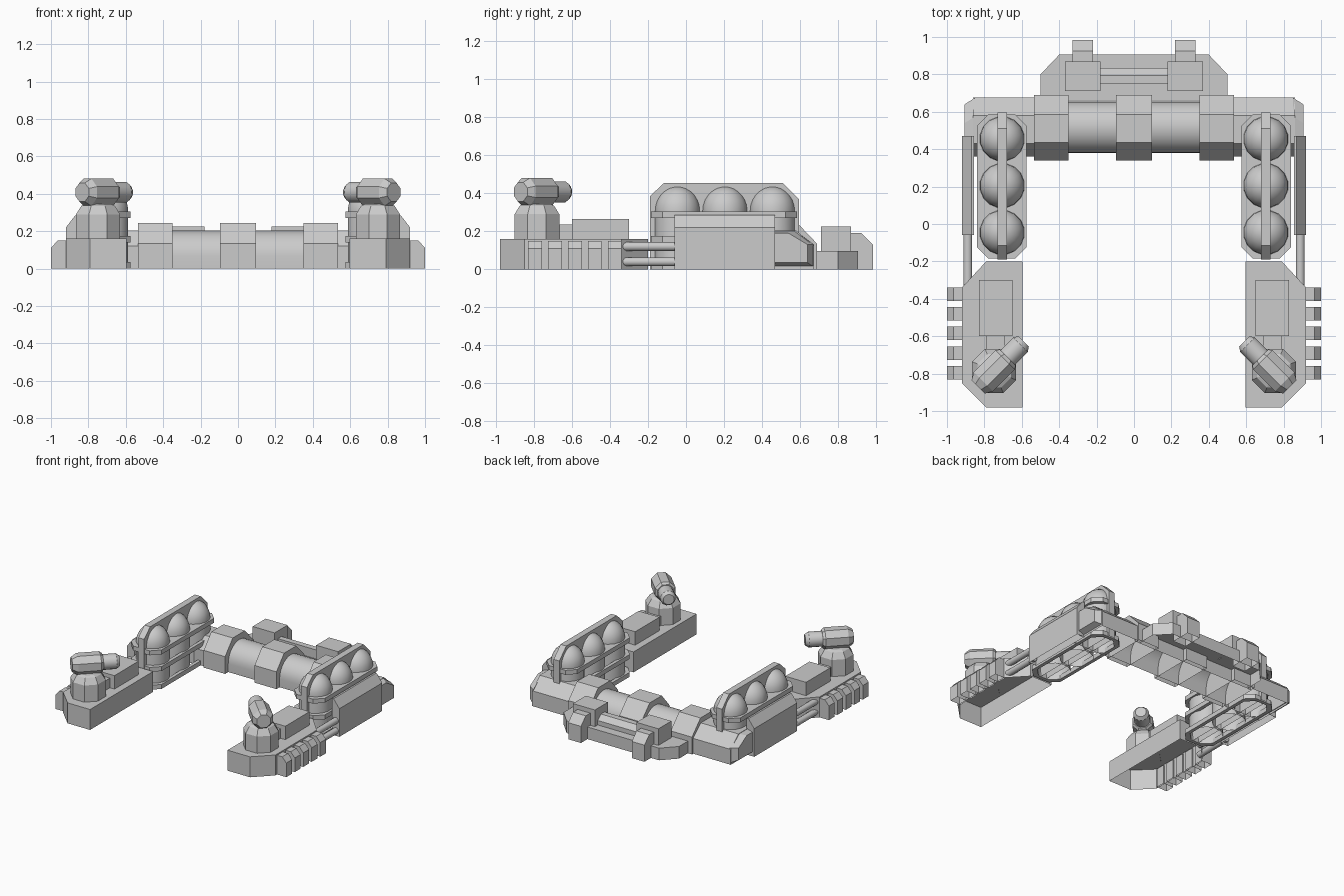
import bpy, bmesh
from math import pi, sin, cos, radians
from mathutils import Matrix, Vector

if "Cube" in bpy.data.objects:
    bpy.data.objects.remove(bpy.data.objects["Cube"])


def finish(name, bm, mirror=True, smooth=False, hollow=False):
    bmesh.ops.recalc_face_normals(bm, faces=bm.faces[:])
    if hollow:  # undersides of the hulls are open
        low = [f for f in bm.faces if all(abs(v.co.z) < 1e-4 for v in f.verts)]
        bmesh.ops.delete(bm, geom=low, context='FACES_ONLY')
    me = bpy.data.meshes.new(name)
    bm.to_mesh(me)
    bm.free()
    ob = bpy.data.objects.new(name, me)
    bpy.context.collection.objects.link(ob)
    if smooth:
        bpy.ops.object.select_all(action='DESELECT')
        ob.select_set(True)
        bpy.context.view_layer.objects.active = ob
        bpy.ops.object.shade_smooth_by_angle(angle=radians(31))
    if mirror:
        ob.modifiers.new("mirror", 'MIRROR')
    return ob


def prism(name, pts, axis, a, b, **kw):
    """Extrude a 2D outline along an axis from a to b."""
    place = {'x': lambda p, t: (t, p[0], p[1]),
             'y': lambda p, t: (p[0], t, p[1]),
             'z': lambda p, t: (p[0], p[1], t)}[axis]
    bm = bmesh.new()
    lo = [bm.verts.new(place(p, a)) for p in pts]
    hi = [bm.verts.new(place(p, b)) for p in pts]
    bm.faces.new(lo)
    bm.faces.new(hi)
    for i in range(len(pts)):
        j = (i + 1) % len(pts)
        bm.faces.new((lo[i], lo[j], hi[j], hi[i]))
    return finish(name, bm, **kw)


def box(name, x0, x1, y0, y1, z0, z1, **kw):
    return prism(name, [(x0, y0), (x1, y0), (x1, y1), (x0, y1)], 'z', z0, z1, **kw)


def lathe(name, prof, n, mat, **kw):
    """Spin (radius, height) rings about local z, then place by matrix."""
    bm = bmesh.new()
    rings = [[bm.verts.new(mat @ Vector((r * cos(2 * pi * (i + .5) / n),
                                         r * sin(2 * pi * (i + .5) / n), h)))
              for i in range(n)] for r, h in prof]
    for p, q in zip(rings, rings[1:]):
        for i in range(n):
            j = (i + 1) % n
            bm.faces.new((p[i], p[j], q[j], q[i]))
    bm.faces.new(rings[0])
    bm.faces.new(rings[-1])
    return finish(name, bm, **kw)


def chamfered(cx, cy, hx, hy, c):
    return [(cx - hx + c, cy - hy), (cx + hx - c, cy - hy), (cx + hx, cy - hy + c),
            (cx + hx, cy + hy - c), (cx + hx - c, cy + hy), (cx - hx + c, cy + hy),
            (cx - hx, cy + hy - c), (cx - hx, cy - hy + c)]


# Front pontoons with deck boxes and side ribs
prism("pontoon", [(.595, -.2), (.79, -.2), (.92, -.34), (.92, -.85), (.79, -.98), (.595, -.98)],
      'z', 0, .16, hollow=True)
box("deck_box", .65, .83, -.6, -.3, .155, .265)
box("deck_link", .69, .79, -.69, -.6, .155, .235)
for i in range(5):
    y = -.795 + i * .105
    prism("side_rib", [(.91, 0), (1, 0), (1, .11), (.965, .15), (.91, .15)], 'y', y - .036, y + .036,
          hollow=True)

# Turrets turned 45 degrees inward
k = 1 / cos(pi / 8)
lathe("turret_base", [(.118 * k, .155), (.118 * k, .29), (.09 * k, .335), (.07 * k, .345)], 8,
      Matrix.Translation((.748, -.785, 0)))
aim = Matrix.Translation((.752, -.79, .408)) @ Matrix.Rotation(pi / 4, 4, 'Z') @ Matrix.Rotation(-pi / 2, 4, 'X')
lathe("turret_head", [(.05 * k, -.115), (.073 * k, -.075), (.073 * k, .09), (.06 * k, .108)], 8, aim)
lathe("turret_barrel", [(.057, .1), (.057, .205), (.04, .23)], 12, aim, smooth=True)

# Connecting rods
for z in (.04, .12):
    lathe("connecting_rod", [(.024, -.34), (.024, -.04)], 12,
          Matrix.Translation((.889, 0, z)) @ Matrix.Rotation(-pi / 2, 4, 'X'), smooth=True)

# Side armour boxes
prism("side_armour", [(.855, 0), (.92, 0), (.92, .22), (.87, .285), (.855, .285)], 'y', -.06, .47,
      hollow=True)

# Tank racks: domed tanks, clamps and a central spine plate
dome = [(.12 * cos(a), .31 + .127 * sin(a)) for a in [pi / 2 * i / 7 for i in range(7)]]
for y in (-.045, .205, .455):
    lathe("tank", [(.12, 0)] + dome + [(.005, .437)], 16, Matrix.Translation((.705, y, 0)),
          smooth=True, hollow=True)
prism("tank_spine", [(-.19, 0), (-.19, .385), (-.115, .455), (.51, .455), (.595, .37), (.595, 0)],
      'x', .68, .73, hollow=True)
prism("upper_clamp", chamfered(.707, .2, .132, .385, .06), 'z', .27, .305)
for z0 in (0, .14):
    bm = bmesh.new()
    loops = [[bm.verts.new((x, y, z)) for x, y in chamfered(.707, .2, h, h + .253, .06)]
             for h, z in ((.132, z0), (.132, z0 + .035), (.105, z0 + .035), (.105, z0))]
    for p, q in zip(loops, loops[1:] + loops[:1]):
        for i in range(8):
            j = (i + 1) % 8
            bm.faces.new((p[i], p[j], q[j], q[i]))
    finish("clamp_ring", bm)

# Rear corners with bevelled end caps
prism("rear_corner", [(.36, 0), (.36, .12), (.43, .205), (.58, .205), (.675, .12), (.675, 0)],
      'x', .53, .86, hollow=True)
bm = bmesh.new()
cap = [[bm.verts.new((x, y, z)) for y, z in
        ((.44, a), (e, a), (e, .13), (.555 + (e - .655), t), (.44, t))]
       for x, e, a, t in ((.85, .675, .012, .205), (.905, .64, .035, .19))]
bm.faces.new(cap[0])
bm.faces.new(cap[1])
for i in range(5):
    j = (i + 1) % 5
    bm.faces.new((cap[0][i], cap[0][j], cap[1][j], cap[1][i]))
finish("corner_cap", bm)

# Rear cross tube with three collars
arch = [(.517 - .138 * cos(pi * i / 14), .065 + .138 * sin(pi * i / 14)) for i in range(15)]
prism("cross_tube", [(.379, 0)] + arch + [(.655, 0)], 'x', -.54, .54,
      mirror=False, smooth=True, hollow=True)
collar = [(.34, 0), (.34, .135), (.435, .245), (.585, .245), (.69, .135), (.69, 0)]
prism("centre_collar", collar, 'x', -.095, .095, mirror=False, hollow=True)
prism("side_collar", collar, 'x', .35, .535, hollow=True)

# Rear platform with pods, linking bar and clamps
prism("rear_platform", [(-.5, .66), (.5, .66), (.5, .8), (.4, .905), (-.4, .905), (-.5, .8)],
      'z', 0, .095, mirror=False, hollow=True)
box("rear_pod", .18, .37, .71, .87, .09, .225)
prism("rear_bar", [(.75, .09), (.75, .165), (.795, .165), (.835, .13), (.835, .09)],
      'x', -.19, .19, mirror=False)
prism("rear_hook", [(.83, 0), (.985, 0), (.985, .13), (.925, .19), (.83, .19)],
      'x', .22, .33, hollow=True)
